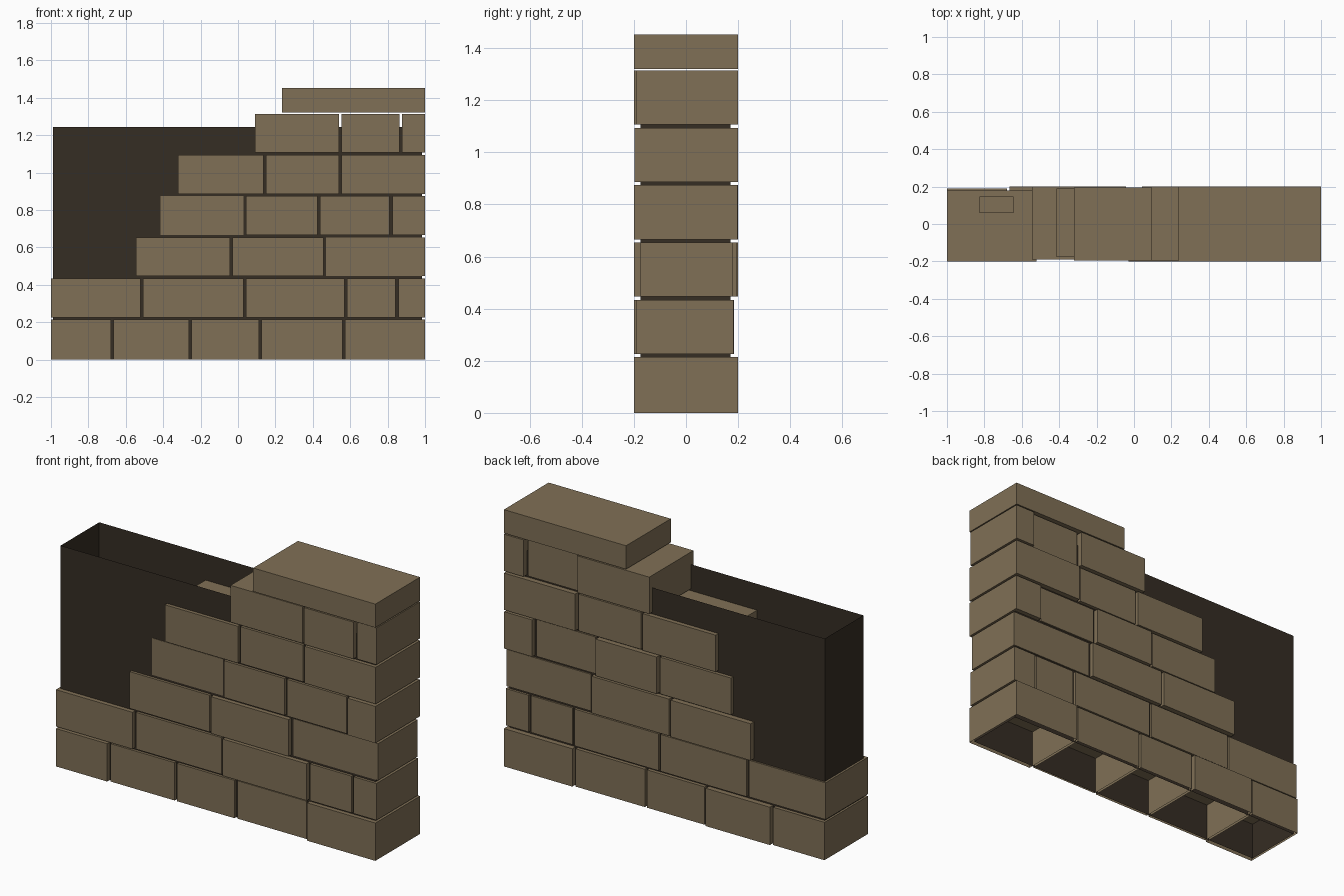
import bpy, bmesh

if "Cube" in bpy.data.objects:
    bpy.data.objects.remove(bpy.data.objects["Cube"])


def material(name, rgb):
    m = bpy.data.materials.new(name)
    m.diffuse_color = (*rgb, 1)
    m.use_nodes = True
    m.node_tree.nodes["Principled BSDF"].inputs["Base Color"].default_value = m.diffuse_color
    return m


STONE = material("tan stone", (0.216, 0.162, 0.093))
MORTAR = material("dark mortar", (0.036, 0.026, 0.017))


def box(name, lo, hi, mat, open_bottom=False, open_top=False):
    """Flat-sided box between two corners, optionally without bottom or top."""
    bm = bmesh.new()
    bmesh.ops.create_cube(bm, size=1)
    for v in bm.verts:
        v.co = [lo[i] if v.co[i] < 0 else hi[i] for i in range(3)]
    bm.normal_update()
    drop = [f for f in bm.faces
            if (open_bottom and f.normal.z < -0.5) or (open_top and f.normal.z > 0.5)]
    bmesh.ops.delete(bm, geom=drop, context='FACES')
    mesh = bpy.data.meshes.new(name)
    bm.to_mesh(mesh)
    bm.free()
    mesh.materials.append(mat)
    ob = bpy.data.objects.new(name, mesh)
    bpy.context.collection.objects.link(ob)
    return ob


# Hollow mortar core, open above and below
box("mortar_core", (-0.988, -0.175, 0), (0.985, 0.17, 1.243), MORTAR, True, True)

# Courses: joint positions along x, then front and back of each block
COURSES = [
    ([-1, -0.672, -0.256, 0.118, 0.565, 1],
     [(-0.2, 0.19), (-0.19, 0.2), (-0.19, 0.19), (-0.185, 0.19), (-0.2, 0.2)]),
    ([-1, -0.514, 0.037, 0.577, 0.85, 1],
     [(-0.2, 0.18), (-0.19, 0.185), (-0.2, 0.185), (-0.19, 0.18), (-0.19, 0.183)]),
    ([-0.545, -0.037, 0.463, 1],
     [(-0.19, 0.2), (-0.2, 0.195), (-0.177, 0.178)]),
    ([-0.415, 0.037, 0.432, 0.818, 1],
     [(-0.177, 0.19), (-0.19, 0.2), (-0.19, 0.18), (-0.2, 0.197)]),
    ([-0.322, 0.142, 0.547, 1],
     [(-0.195, 0.195), (-0.19, 0.19), (-0.197, 0.2)]),
    ([0.09, 0.547, 0.87, 1],
     [(-0.195, 0.2), (-0.2, 0.18), (-0.19, 0.2)]),
]
GAP = 0.007
for r, (joints, depths) in enumerate(COURSES):
    z0 = 0.22 * r + (0.006 if r else 0)
    z1 = 0.22 * r + 0.214
    last = len(depths) - 1
    for i, (front, back) in enumerate(depths):
        x0 = joints[i] + (GAP if i else 0)
        x1 = joints[i + 1] - (GAP if i < last else 0)
        box(f"course_{r + 1}_block_{i + 1}", (x0, front, z0), (x1, back, z1),
            STONE, open_bottom=(r == 0))

# Flat capstone on the tall end
box("capstone", (0.235, -0.2, 1.32), (1, 0.2, 1.453), STONE)

# Small loose stone lying inside the hollow core
box("loose_stone", (-0.825, 0.06, 0.434), (-0.645, 0.148, 0.48), STONE)
